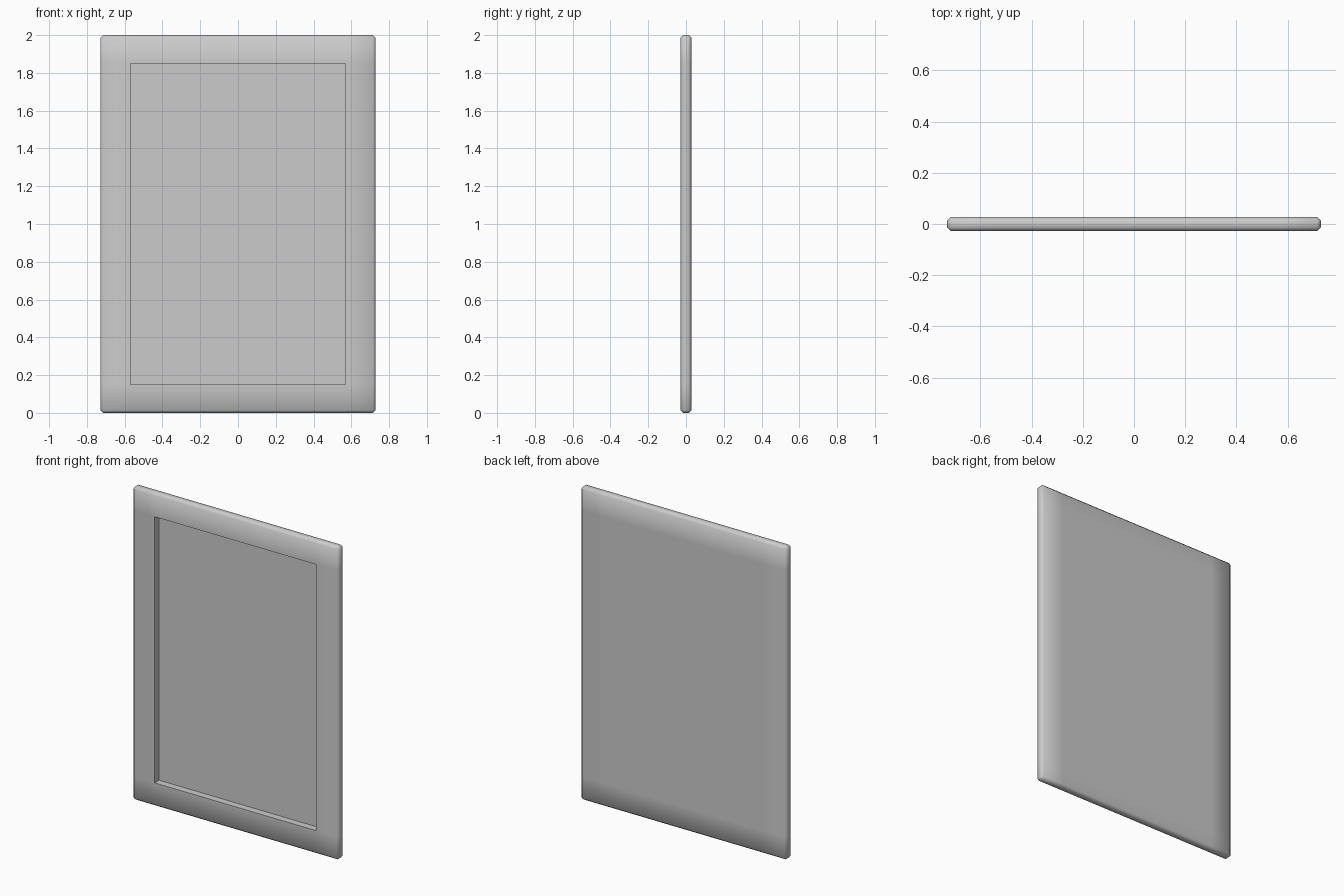
import bpy, bmesh
from mathutils import Matrix, Vector

if "Cube" in bpy.data.objects:
    bpy.data.objects.remove(bpy.data.objects["Cube"])

W, T, H = 1.458, 0.056, 2.0          # overall size
OPEN_X, OPEN_Z = 0.57, 0.85          # half size of the recessed opening
DEPTH, CHAMFER = 0.045, 0.014

bm = bmesh.new()

# Slab with chamfered outer edges
bmesh.ops.create_cube(bm, size=1, matrix=Matrix.Translation((0, 0, H / 2)) @ Matrix.Diagonal((W, T, H, 1)))
bmesh.ops.bevel(bm, geom=bm.edges[:], offset=CHAMFER, segments=1, affect='EDGES', profile=0.5)

# Loop cuts along the border of the opening
for axis, half in ((Vector((1, 0, 0)), OPEN_X), (Vector((0, 0, 1)), OPEN_Z)):
    for s in (-1, 1):
        bmesh.ops.bisect_plane(bm, geom=bm.verts[:] + bm.edges[:] + bm.faces[:],
                               plane_co=Vector((0, 0, H / 2)) + axis * half * s, plane_no=axis)

# Recessed centre panel
bm.normal_update()
front = [f for f in bm.faces if f.normal.y < -0.9
         and (f.calc_center_median() - Vector((0, -T / 2, H / 2))).length < 0.05]
panel = bmesh.ops.extrude_discrete_faces(bm, faces=front)["faces"]
bmesh.ops.translate(bm, verts=list({v for f in panel for v in f.verts}), vec=(0, DEPTH, 0))
bmesh.ops.recalc_face_normals(bm, faces=bm.faces[:])

mesh = bpy.data.meshes.new("picture_frame")
bm.to_mesh(mesh)
bm.free()
frame = bpy.data.objects.new("picture_frame", mesh)
bpy.context.collection.objects.link(frame)

# Smooth chamfers, sharp opening
bpy.context.view_layer.objects.active = frame
frame.select_set(True)
bpy.ops.object.shade_smooth_by_angle(angle=1.1)
